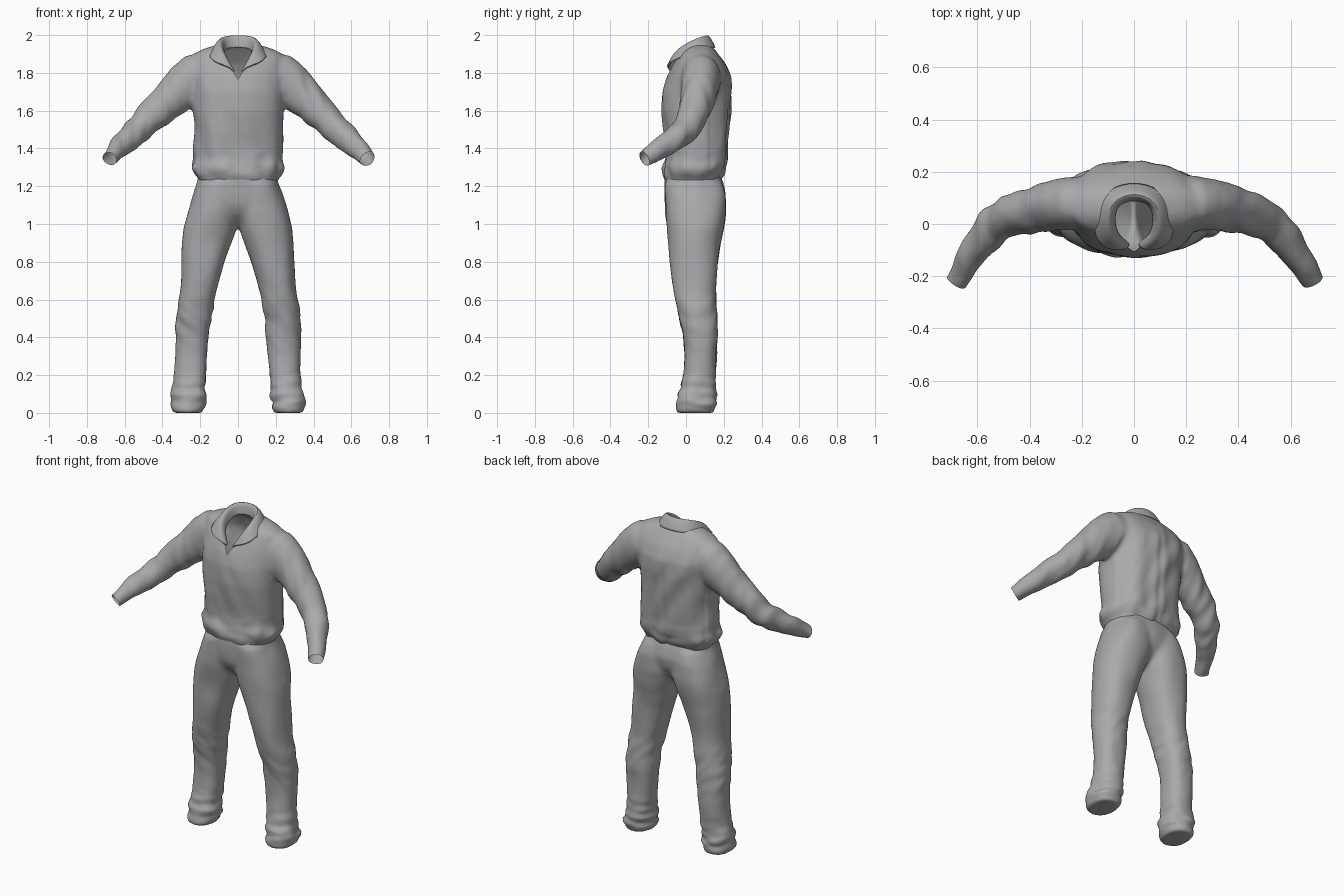
import bpy, bmesh, math
from mathutils import Vector, noise

if "Cube" in bpy.data.objects:
    bpy.data.objects.remove(bpy.data.objects["Cube"])

cloth = bpy.data.materials.new("grey cloth")
cloth.diffuse_color = (0.40, 0.40, 0.40, 1)
cloth.use_nodes = True
cloth.node_tree.nodes["Principled BSDF"].inputs["Base Color"].default_value = cloth.diffuse_color


def oval(cx, cy, z, rx, ry, power=2.3, n=40):
    """Horizontal rounded cross-section."""
    pts = []
    for i in range(n):
        a = 2 * math.pi * i / n
        c, s = math.cos(a), math.sin(a)
        pts.append(Vector((cx + rx * math.copysign(abs(c) ** (2 / power), c),
                           cy + ry * math.copysign(abs(s) ** (2 / power), s), z)))
    return pts


def level(z, x0, x1, y0, y1):
    return oval((x0 + x1) / 2, (y0 + y1) / 2, z, (x1 - x0) / 2, (y1 - y0) / 2)


def loft(bm, rings, sx=1):
    """Skin a closed solid through rings of points."""
    loops = [[bm.verts.new((p.x * sx, p.y, p.z)) for p in r] for r in rings]
    n = len(loops[0])
    for a, b in zip(loops, loops[1:]):
        for i in range(n):
            bm.faces.new((a[i], a[(i + 1) % n], b[(i + 1) % n], b[i]))
    bm.faces.new(loops[0])
    bm.faces.new(loops[-1])


def tube(path, n=24):
    """Oval rings along a path of (x, y, z, height radius, depth radius)."""
    pts = [Vector(p[:3]) for p in path]
    rings = []
    for i, p in enumerate(pts):
        d = (pts[min(i + 1, len(pts) - 1)] - pts[max(i - 1, 0)]).normalized()
        u = d.cross(Vector((0, 1, 0))).normalized()
        v = d.cross(u)
        rings.append([p + path[i][3] * u * math.cos(2 * math.pi * k / n)
                      + path[i][4] * v * math.sin(2 * math.pi * k / n) for k in range(n)])
    return rings


def add_object(name, bm):
    bmesh.ops.recalc_face_normals(bm, faces=bm.faces)
    me = bpy.data.meshes.new(name)
    bm.to_mesh(me)
    bm.free()
    me.materials.append(cloth)
    ob = bpy.data.objects.new(name, me)
    bpy.context.collection.objects.link(ob)
    bpy.ops.object.select_all(action='DESELECT')
    bpy.context.view_layer.objects.active = ob
    ob.select_set(True)
    return ob


def fuse(ob, voxel, rounds):
    """Merge overlapping solids into one soft skin."""
    m = ob.modifiers.new("fuse", 'REMESH')
    m.mode, m.voxel_size = 'VOXEL', voxel
    s = ob.modifiers.new("soften", 'SMOOTH')
    s.factor, s.iterations = 0.5, rounds
    for name in ("fuse", "soften"):
        bpy.ops.object.modifier_apply(modifier=name)


def crease(ob, fold):
    """Push the skin along its normals by a fold rule."""
    moves = [v.normal * fold(v.co) for v in ob.data.vertices]
    for v, d in zip(ob.data.vertices, moves):
        v.co += d


def cut(bm, co, no, clear=False):
    geom = bm.verts[:] + bm.edges[:] + bm.faces[:]
    bmesh.ops.bisect_plane(bm, geom=geom, plane_co=co, plane_no=no, clear_outer=clear)


def finish(ob):
    bpy.ops.object.select_all(action='DESELECT')
    bpy.context.view_layer.objects.active = ob
    ob.select_set(True)
    bpy.ops.object.shade_smooth_by_angle(angle=math.radians(50))


# Shirt: bloused body plus two sleeves
body = [(1.21, .205, -.105, .17), (1.245, .215, -.118, .185), (1.265, .236, -.125, .205),
        (1.3, .252, -.125, .218), (1.34, .236, -.112, .218), (1.4, .238, -.112, .22),
        (1.5, .235, -.125, .228), (1.6, .24, -.132, .238), (1.7, .245, -.124, .245),
        (1.78, .25, -.1, .24), (1.85, .252, -.068, .208), (1.895, .245, -.04, .175),
        (1.925, .19, -.015, .152), (1.95, .11, .005, .13)]
arm = [(.12, .085, 1.81, .09, .08), (.22, .08, 1.782, .125, .105), (.28, .075, 1.732, .12, .1),
       (.34, .065, 1.677, .106, .092), (.44, .042, 1.588, .086, .084), (.53, .0, 1.495, .074, .074),
       (.61, -.095, 1.425, .064, .06), (.66, -.182, 1.37, .05, .048),
       (.69, -.232, 1.338, .044, .042), (.705, -.26, 1.32, .042, .042)]
bm = bmesh.new()
loft(bm, [level(z, -w, w, a, b) for z, w, a, b in body])
for s in (1, -1):
    loft(bm, tube(arm), s)
shirt = add_object("shirt", bm)
fuse(shirt, 0.012, 12)


def shirt_fold(p):
    if abs(p.x) > .27:                       # rings of wrinkles on the sleeves
        ramp = min(1, (abs(p.x) - .27) / .08)
        return ramp * .011 * noise.noise(Vector((p.x * 15, p.y * 9, p.z * 5 + p.x * 9)))
    soft = min(1, max(0, (1.9 - p.z) / .2)) * min(1, (.27 - abs(p.x)) / .03)
    drape = .012 * noise.noise(Vector((p.x * 11 + p.z * 4, p.y * 5, p.z * 4)))
    if p.y > .12:                            # long folds and a centre groove on the back
        drape += .004 * math.cos(p.x * 42) - .008 * math.exp(-(p.x / .02) ** 2)
    hem = max(0, 1 - abs(p.z - 1.3) / .09)
    return soft * drape + hem * .016 * noise.noise(Vector((p.x * 14, p.y * 14, p.z * 12)))


crease(shirt, shirt_fold)

# Open the neck, cuffs and hem
bm = bmesh.new()
bm.from_mesh(shirt.data)
apex, slope = Vector((0, -.1, 1.765)), 1.75
sides = [Vector((s * slope, 0, -1)).normalized() for s in (1, -1)]
neck = [(apex, sides[0]), (apex, sides[1]), (Vector((0, .095, 1.94)), Vector((0, 1, 0))),
        (Vector((.085, 0, 0)), Vector((1, 0, 0))), (Vector((-.085, 0, 0)), Vector((-1, 0, 0)))]
for co, no in neck:
    cut(bm, co, no)
gone = [f for f in bm.faces if f.calc_center_median().z > 1.76
        and all((f.calc_center_median() - co).dot(no) < 0 for co, no in neck)]
bmesh.ops.delete(bm, geom=gone, context='FACES')
for s in (1, -1):
    cut(bm, Vector((s * .683, -.22, 1.345)), Vector((s * .45, -.78, -.42)), True)
cut(bm, Vector((0, 0, 1.232)), Vector((0, 0, -1)), True)
bm.to_mesh(shirt.data)
bm.free()
finish(shirt)

# Trousers: seat plus two legs
seat = [(.985, .04, .0, .1), (1.01, .09, -.04, .13), (1.05, .16, -.08, .165),
        (1.1, .23, -.105, .198), (1.16, .236, -.113, .21),
        (1.22, .214, -.112, .195), (1.29, .2, -.1, .17)]
leg = [(.0, .19, .345, -.05, .15), (.03, .178, .355, -.056, .156), (.07, .172, .356, -.05, .158),
       (.12, .173, .345, -.035, .155), (.2, .165, .334, -.015, .156), (.3, .16, .332, -.012, .163),
       (.4, .153, .331, -.015, .17), (.5, .14, .327, -.032, .165), (.6, .122, .316, -.06, .158),
       (.7, .098, .306, -.075, .162), (.8, .07, .298, -.085, .17), (.9, .036, .296, -.092, .182),
       (.98, .006, .289, -.1, .2), (1.06, -.012, .266, -.11, .215), (1.15, -.01, .238, -.113, .214),
       (1.22, -.01, .21, -.11, .19)]
bm = bmesh.new()
loft(bm, [level(z, -w, w, a, b) for z, w, a, b in seat])
for s in (1, -1):
    loft(bm, [level(*r) for r in leg], s)
trousers = add_object("trousers", bm)
fuse(trousers, 0.012, 12)


def leg_fold(p):
    low = max(0, 1 - p.z / .25)              # rumpled ankles
    knee = max(0, 1 - abs(p.z - .5) / .2)
    fold = .009 * noise.noise(Vector((p.x * 8, p.y * 8, p.z * 5)))
    fold += low * .022 * noise.noise(Vector((p.x * 10, p.y * 10, p.z * 26)))
    fold += knee * .009 * noise.noise(Vector((p.x * 9, p.y * 9, p.z * 16 + p.x * 14)))
    return fold * min(1, max(0, (p.z - .015) / .04))


crease(trousers, leg_fold)
bm = bmesh.new()
bm.from_mesh(trousers.data)
cut(bm, Vector((0, 0, 1.27)), Vector((0, 0, 1)), True)
bm.to_mesh(trousers.data)
bm.free()
low = min(v.co.z for v in trousers.data.vertices)
for v in trousers.data.vertices:
    v.co.z -= low * max(0, 1 - v.co.z / .2)
finish(trousers)

# Collar: inner edge, folded top and outer edge from the front tip to the back
collar_half = [((.012, -.075, 1.79), (.03, -.095, 1.825), (.085, -.098, 1.842)),
               ((.068, -.045, 1.875), (.08, -.072, 1.925), (.142, -.072, 1.868)),
               ((.08, .025, 1.91), (.098, .015, 1.99), (.156, .02, 1.902)),
               ((.064, .08, 1.93), (.077, .088, 2.022), (.118, .125, 1.93)),
               ((0, .098, 1.935), (0, .118, 2.024), (0, .165, 1.935))]
sections = collar_half + [tuple((-x, y, z) for x, y, z in c) for c in collar_half[-2::-1]]
bm = bmesh.new()
grid = [[bm.verts.new(p) for p in c] for c in sections]
for a, b in zip(grid, grid[1:]):
    for i in range(2):
        bm.faces.new((a[i], b[i], b[i + 1], a[i + 1]))
collar = add_object("collar", bm)
m = collar.modifiers.new("rounding", 'SUBSURF')
m.levels = m.render_levels = 3
m = collar.modifiers.new("thickness", 'SOLIDIFY')
m.thickness, m.offset = 0.01, 0
finish(collar)
